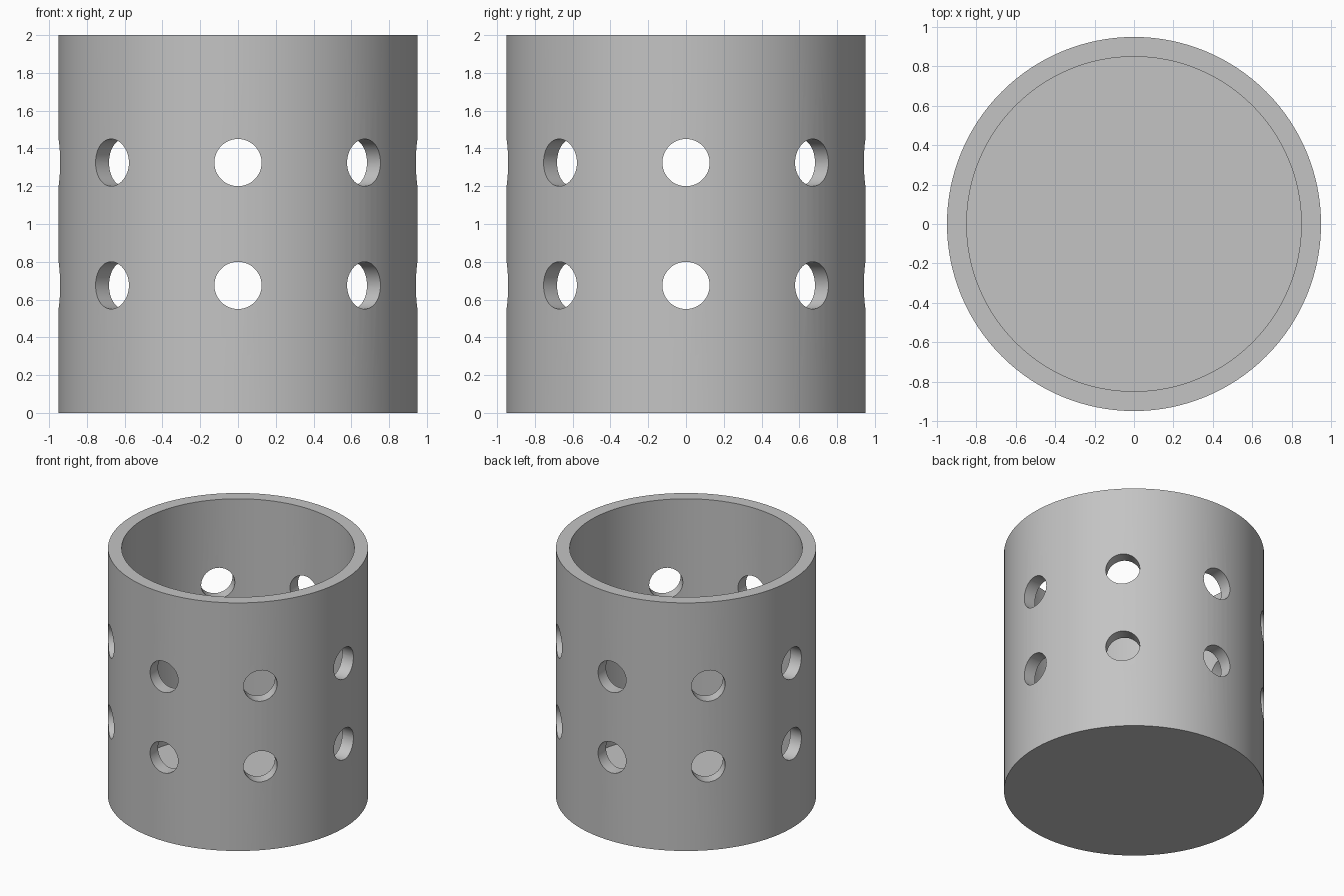
import bpy
import bmesh
import math
from mathutils import Matrix

OUTER, INNER, HEIGHT, FLOOR = 0.95, 0.85, 2.0, 0.1
HOLE_RADIUS, HOLE_ROWS, HOLES_PER_ROW = 0.125, (0.675, 1.325), 8

cube = bpy.data.objects.get("Cube")
if cube:
    bpy.data.objects.remove(cube, do_unlink=True)

grey = bpy.data.materials.new("plain grey")
grey.use_nodes = True
colour = (0.55, 0.55, 0.55, 1)
grey.diffuse_color = colour
grey.node_tree.nodes["Principled BSDF"].inputs["Base Color"].default_value = colour


def add_cylinder(bm, radius, length, segments, matrix):
    bmesh.ops.create_cone(bm, cap_ends=True, segments=segments, radius1=radius,
                          radius2=radius, depth=length, matrix=matrix)


def to_object(bm, name):
    mesh = bpy.data.meshes.new(name)
    bm.to_mesh(mesh)
    bm.free()
    mesh.materials.append(grey)
    obj = bpy.data.objects.new(name, mesh)
    bpy.context.collection.objects.link(obj)
    return obj


# Cup: a solid cylinder whose top face is inset and pushed down to the floor
bm = bmesh.new()
add_cylinder(bm, OUTER, HEIGHT, 128, Matrix.Translation((0, 0, HEIGHT / 2)))
top = max(bm.faces, key=lambda f: f.calc_center_median().z)
bmesh.ops.inset_region(bm, faces=[top], thickness=OUTER - INNER)
well = bmesh.ops.extrude_discrete_faces(bm, faces=[top])["faces"][0]
bmesh.ops.translate(bm, verts=well.verts, vec=(0, 0, FLOOR - HEIGHT))
cup = to_object(bm, "perforated_cup")

# Two rings of round holes, cut radially through the wall
bm = bmesh.new()
for z in HOLE_ROWS:
    for i in range(HOLES_PER_ROW):
        spin = Matrix.Rotation(i * math.tau / HOLES_PER_ROW, 4, "Z")
        place = Matrix.Translation((0.9, 0, z)) @ Matrix.Rotation(math.pi / 2, 4, "Y")
        add_cylinder(bm, HOLE_RADIUS, 0.4, 48, spin @ place)
cutter = to_object(bm, "hole_cutter")
cutter.hide_render = True

holes = cup.modifiers.new("holes", "BOOLEAN")
holes.operation = "DIFFERENCE"
holes.solver = "EXACT"
holes.object = cutter
bpy.ops.object.select_all(action="DESELECT")
cup.select_set(True)
bpy.context.view_layer.objects.active = cup
bpy.ops.object.modifier_apply(modifier=holes.name)
bpy.data.objects.remove(cutter, do_unlink=True)

# Smooth walls with crisp rims
bpy.ops.object.shade_smooth_by_angle(angle=math.radians(30))
